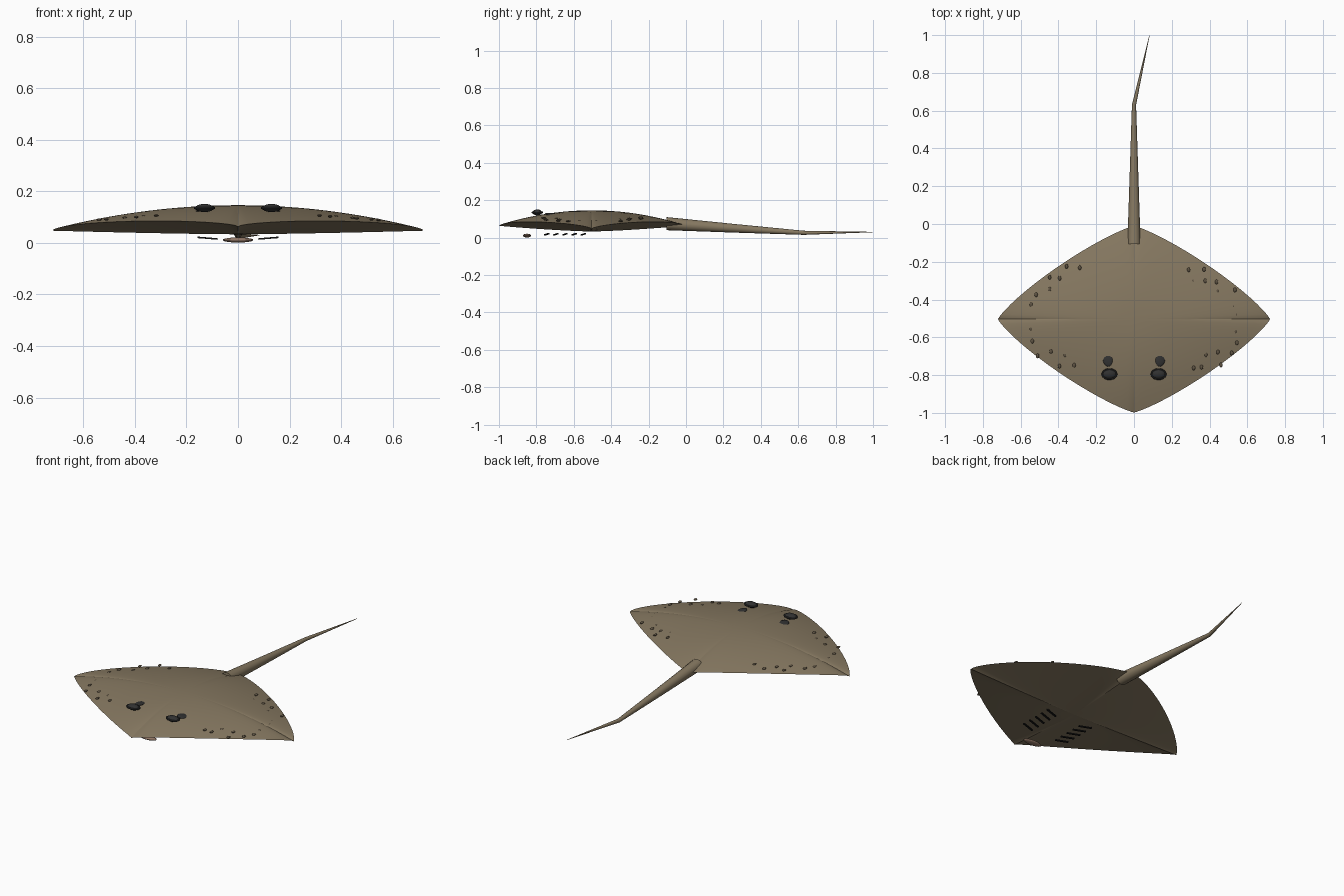
import bpy, bmesh, math, random
from math import cos, sin, pi
from mathutils import Matrix, Vector, Euler

if "Cube" in bpy.data.objects:
    bpy.data.objects.remove(bpy.data.objects["Cube"])
random.seed(4)


def material(name, rgb):
    m = bpy.data.materials.new(name)
    m.use_nodes = True
    m.diffuse_color = (*rgb, 1)
    m.node_tree.nodes["Principled BSDF"].inputs["Base Color"].default_value = (*rgb, 1)
    return m


skin = material("sandy brown skin", (0.24, 0.19, 0.12))
spot_brown = material("dark brown spots", (0.11, 0.085, 0.055))
eye_dark = material("charcoal eye", (0.03, 0.03, 0.03))
black = material("black gill", (0.01, 0.01, 0.01))
mouth_pink = material("dull pink mouth", (0.28, 0.18, 0.13))


def finish(bm, name, mat, angle=40):
    bmesh.ops.recalc_face_normals(bm, faces=bm.faces)
    me = bpy.data.meshes.new(name)
    bm.to_mesh(me)
    bm.free()
    me.materials.append(mat)
    ob = bpy.data.objects.new(name, me)
    bpy.context.collection.objects.link(ob)
    bpy.ops.object.select_all(action="DESELECT")
    ob.select_set(True)
    bpy.context.view_layer.objects.active = ob
    bpy.ops.object.shade_smooth_by_angle(angle=math.radians(angle))
    return ob


def place(loc, rot, scale):
    return Matrix.LocRotScale(Vector(loc), Euler(rot), Vector(scale))


def ellipsoid(bm, loc, size, rot=(0, 0, 0), u=16, v=10):
    bmesh.ops.create_uvsphere(bm, u_segments=u, v_segments=v, radius=1,
                              matrix=place(loc, rot, size))


def loft(bm, rings):
    for a, b in zip(rings, rings[1:]):
        n = len(a)
        for i in range(n):
            j = (i + 1) % n
            bm.faces.new((a[i], a[j], b[j], b[i]))


# Diamond body disc: rounded outline, rim rising between the corners
POWER, HALF_W, HALF_L, MID_Y = 1.2, 0.72, 0.494, -0.504
SEG, RINGS = 72, 12


def rim(t):
    x, y = (math.copysign(abs(f) ** (2 / POWER), f) for f in (cos(t), sin(t)))
    z = 0.063 - 0.016 * abs(x) + 0.03 * abs(sin(2 * t))
    return x * HALF_W, y * HALF_L, z


def disc_ring(bm, r, centre_z, power):
    ring = []
    for i in range(SEG):
        x, y, z = rim(2 * pi * i / SEG)
        w = r ** power
        ring.append(bm.verts.new((x * r, MID_Y + y * r, z * w + centre_z * (1 - w))))
    return ring


bm = bmesh.new()
edge = disc_ring(bm, 1, 0, 1)
for centre_z, power in ((0.146, 2), (0.033, 1.4)):
    rings = [disc_ring(bm, k / RINGS, centre_z, power) for k in range(1, RINGS)]
    loft(bm, rings + [edge])
    hub = bm.verts.new((0, MID_Y, centre_z))
    for i in range(SEG):
        bm.faces.new((hub, rings[0][i], rings[0][(i + 1) % SEG]))
finish(bm, "body_disc", skin, 22)

# Whip tail: tapering tube with one bend
bm = bmesh.new()
rings = []
for x, y, z, r in ((0, -0.105, 0.075, 0.035), (0, 0.26, 0.05, 0.023),
                   (0, 0.63, 0.026, 0.011), (0.082, 1, 0.03, 0.001)):
    rings.append([bm.verts.new((x + r * cos(2 * pi * i / 16), y, z + r * sin(2 * pi * i / 16)))
                  for i in range(16)])
loft(bm, rings)
bm.faces.new(rings[0])
bm.faces.new(rings[-1])
finish(bm, "tail", skin)

# Eyes, spiracles and gill slits on both sides
for side, label in ((1, "left"), (-1, "right")):
    bm = bmesh.new()
    ellipsoid(bm, (side * 0.13, -0.795, 0.135), (0.036, 0.025, 0.016))
    finish(bm, label + "_eye", eye_dark)

    bm = bmesh.new()
    rings = []
    for i in range(24):
        a = 2 * pi * i / 24
        rings.append([bm.verts.new((side * 0.13 + (0.037 + 0.005 * cos(b)) * cos(a),
                                    -0.795 + (0.026 + 0.005 * cos(b)) * sin(a),
                                    0.135 + 0.005 * sin(b)))
                      for b in (2 * pi * k / 8 for k in range(8))])
    loft(bm, rings + rings[:1])
    finish(bm, label + "_eye_rim", eye_dark)

    bm = bmesh.new()
    ellipsoid(bm, (side * 0.14, -0.715, 0.123), (0.027, 0.04, 0.008),
              (-0.12, side * 0.12, side * -0.2))
    finish(bm, label + "_spiracle", eye_dark)

    bm = bmesh.new()
    for k in range(5):
        bmesh.ops.create_cube(bm, size=1, matrix=place(
            (side * 0.118, -0.745 + 0.049 * k, 0.018),
            (0, side * -0.08, side * 0.25), (0.078, 0.01, 0.006)))
    finish(bm, label + "_gill_slits", black)

    # Scattered wing spots in loose rows
    bm = bmesh.new()
    for row in range(9):
        for col in range(4):
            x = 0.3 + 0.075 * col + random.uniform(-0.02, 0.02)
            y = -0.23 - 0.065 * row + random.uniform(-0.015, 0.015)
            if x / 0.74 + abs(y - MID_Y) / 0.6 < 1.03:
                ellipsoid(bm, (side * x, y, 0.131 - 0.078 * x),
                          (0.009, 0.013, 0.005), u=8, v=6)
    finish(bm, label + "_wing_spots", spot_brown)

# Mouth under the snout
bm = bmesh.new()
ellipsoid(bm, (0, -0.85, 0.011), (0.06, 0.022, 0.01))
finish(bm, "mouth", mouth_pink)
